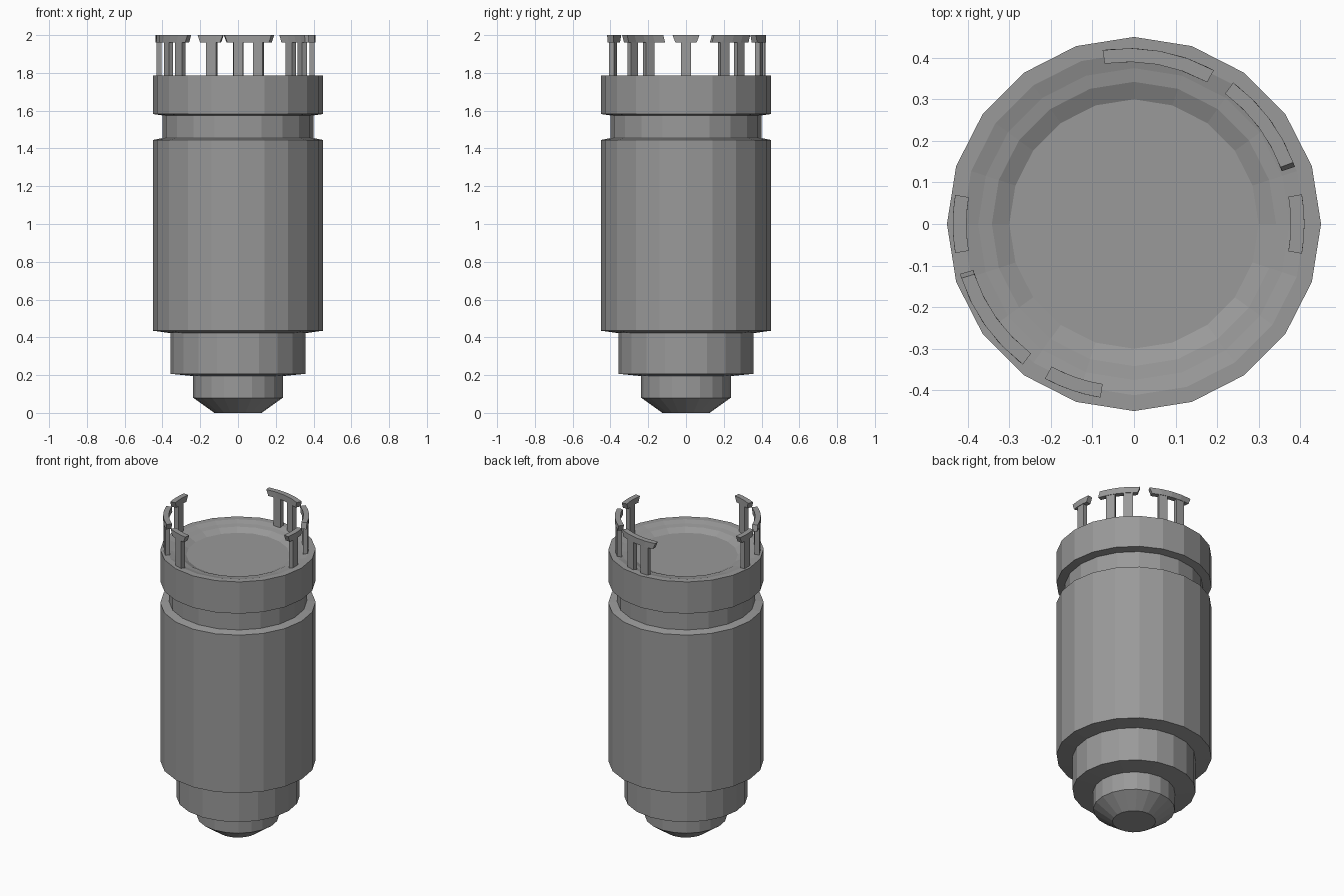
import bpy
import bmesh
from math import sin, cos, radians

if "Cube" in bpy.data.objects:
    bpy.data.objects.remove(bpy.data.objects["Cube"], do_unlink=True)

GREY = (0.32, 0.32, 0.32, 1.0)
metal = bpy.data.materials.new("plain grey")
metal.use_nodes = True
metal.diffuse_color = GREY
metal.node_tree.nodes["Principled BSDF"].inputs["Base Color"].default_value = GREY


def finish(name, bm):
    bmesh.ops.recalc_face_normals(bm, faces=bm.faces)
    mesh = bpy.data.meshes.new(name)
    bm.to_mesh(mesh)
    bm.free()
    mesh.materials.append(metal)
    obj = bpy.data.objects.new(name, mesh)
    bpy.context.collection.objects.link(obj)
    return obj


def lathe(name, profile, sides=20):
    """Turn an (r, z) profile round z and close both ends."""
    bm = bmesh.new()
    rings = [[bm.verts.new((r * cos(radians(360 * i / sides)),
                            r * sin(radians(360 * i / sides)), z))
              for i in range(sides)] for r, z in profile]
    for low, high in zip(rings, rings[1:]):
        for i in range(sides):
            j = (i + 1) % sides
            bm.faces.new((low[i], low[j], high[j], high[i]))
    bm.faces.new(rings[0])
    bm.faces.new(rings[-1])
    return finish(name, bm)


def arc_block(name, top, bottom, z0, z1, r0, r1, steps):
    """Curved bar between two angles, with separate top and bottom spans."""
    bm = bmesh.new()
    sections = []
    for i in range(steps + 1):
        t = i / steps
        section = []
        for (a, b), r, z in ((bottom, r0, z0), (bottom, r1, z0),
                             (top, r1, z1), (top, r0, z1)):
            angle = radians(a + (b - a) * t)
            section.append(bm.verts.new((CROWN_X + r * cos(angle), r * sin(angle), z)))
        sections.append(section)
    for s, e in zip(sections, sections[1:]):
        for k in range(4):
            m = (k + 1) % 4
            bm.faces.new((s[k], s[m], e[m], e[k]))
    bm.faces.new(sections[0])
    bm.faces.new(sections[-1])
    return finish(name, bm)


# Stepped body from the tapered nose up to the dished top
lathe("body", [
    (0.125, 0), (0.237, 0.08), (0.237, 0.195),
    (0.357, 0.207), (0.357, 0.422),
    (0.45, 0.435), (0.45, 1.445),
    (0.40, 1.455), (0.40, 1.575),
    (0.45, 1.582), (0.45, 1.785),
    (0.412, 1.785), (0.375, 1.775), (0.342, 1.77), (0.30, 1.75),
])

# Broken crown: curved caps carried on thin posts
CROWN_X = -0.013
CAPS = {
    "right_side": ((-9.7, 9.7), (0,)),
    "back_right": ((20.5, 53.5), (29.5, 44)),
    "back": ((61, 98.5), (72.5, 88)),
    "left_side": ((170.5, 189.5), (180,)),
    "front_left": ((198, 233), (209, 224)),
    "front": ((241.6, 260.8), (252,)),
}
for place, ((start, end), posts) in CAPS.items():
    # The two long diagonal caps lean outward at their first end
    lean = -1.5 if place in ("back_right", "front_left") else 2
    arc_block("crown_cap_" + place, (start, end), (start + lean, end - 2),
              1.962, 2.0, 0.39, 0.423, 4)
    for n, angle in enumerate(posts, 1):
        span = (angle - 3.7, angle + 3.7)
        arc_block(f"crown_post_{place}_{n}", span, span,
                  1.765, 1.965, 0.392, 0.42, 1)
